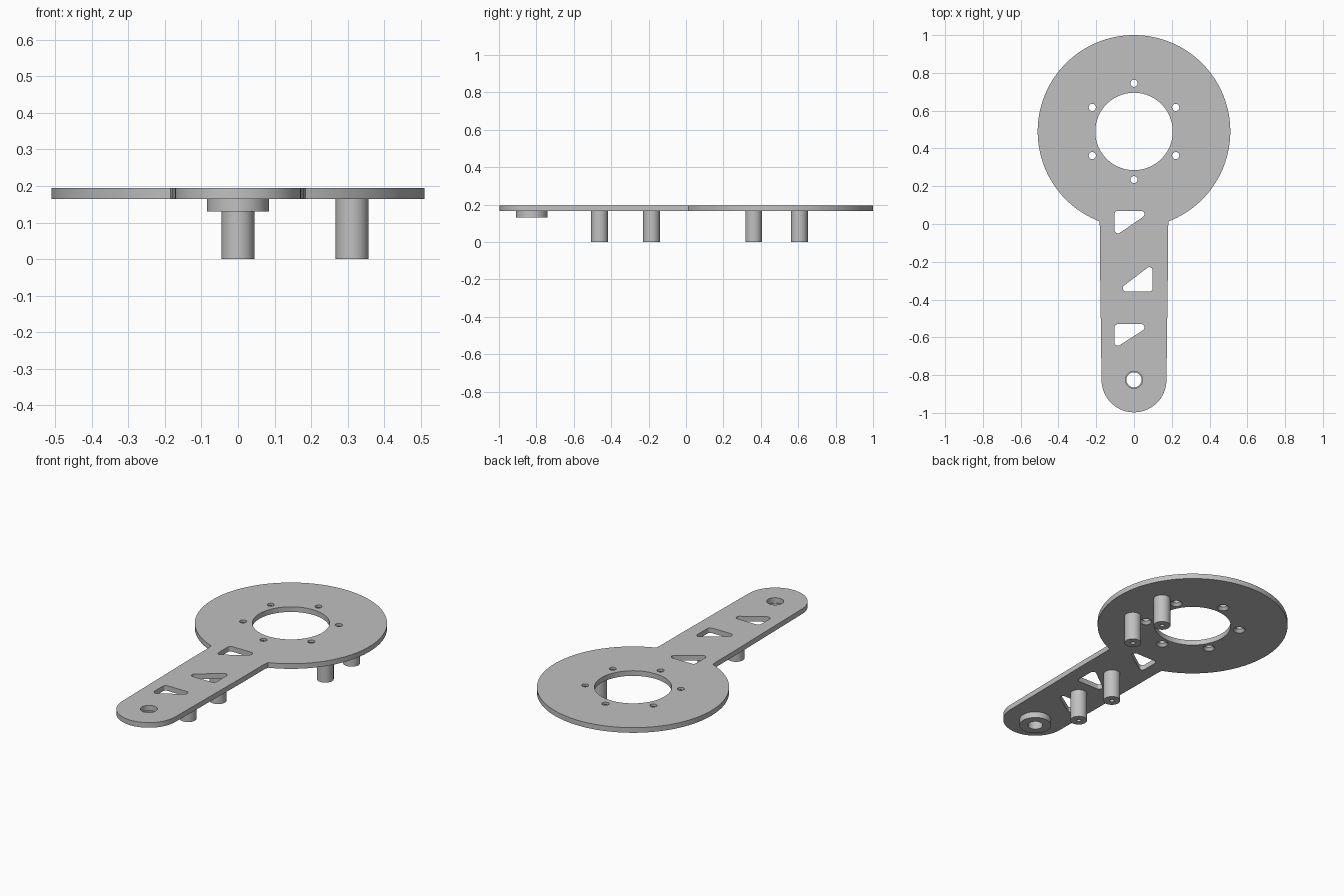
import bpy, bmesh
from math import cos, sin, pi, radians, asin

cube = bpy.data.objects.get("Cube")
if cube:
    bpy.data.objects.remove(cube, do_unlink=True)

BOTTOM, TOP = 0.165, 0.195
DISC_Y, DISC_R = 0.49, 0.51
END_Y, END_R = -0.825, 0.172

grey = bpy.data.materials.new("light grey")
grey.use_nodes = True
colour = (0.53, 0.53, 0.53, 1)
grey.diffuse_color = colour
grey.node_tree.nodes["Principled BSDF"].inputs["Base Color"].default_value = colour


def arc(cx, cy, r, start, end, n):
    """Points along an arc, both ends included."""
    angles = [start + (end - start) * i / n for i in range(n + 1)]
    return [(cx + r * cos(a), cy + r * sin(a)) for a in angles]


def add_prism(bm, outline, z0, z1):
    """Closed prism over a flat counter-clockwise outline."""
    low = [bm.verts.new((x, y, z0)) for x, y in outline]
    high = [bm.verts.new((x, y, z1)) for x, y in outline]
    bm.faces.new(low[::-1])
    bm.faces.new(high)
    for i in range(len(low)):
        j = (i + 1) % len(low)
        bm.faces.new((low[i], low[j], high[j], high[i]))


def add_lathe(bm, cx, cy, profile, closed=False, n=48):
    """Turn an (r, z) profile about a vertical axis; closed joins it to a ring."""
    rings = [[bm.verts.new((cx + r * cos(2 * pi * i / n), cy + r * sin(2 * pi * i / n), z))
              for i in range(n)] for r, z in profile]
    pairs = list(zip(rings, rings[1:]))
    if closed:
        pairs.append((rings[-1], rings[0]))
    else:
        bm.faces.new(rings[0][::-1])
        bm.faces.new(rings[-1])
    for a, b in pairs:
        for i in range(n):
            j = (i + 1) % n
            bm.faces.new((a[i], a[j], b[j], b[i]))


def make_object(name, bm):
    bmesh.ops.recalc_face_normals(bm, faces=bm.faces)
    mesh = bpy.data.meshes.new(name)
    bm.to_mesh(mesh)
    bm.free()
    mesh.materials.append(grey)
    obj = bpy.data.objects.new(name, mesh)
    bpy.context.collection.objects.link(obj)
    return obj


def smooth(obj):
    bpy.ops.object.select_all(action='DESELECT')
    obj.select_set(True)
    bpy.context.view_layer.objects.active = obj
    bpy.ops.object.shade_smooth_by_angle(angle=radians(30))


# Plate outline: large disc, gently tapering arm, rounded end
neck = asin(0.184 / DISC_R)
side = [(0.18, -0.02), (0.18, -0.2), (0.176, -0.5)]
outline = arc(0, DISC_Y, DISC_R, -pi / 2 + neck, 1.5 * pi - neck, 120)
outline += [(-x, y) for x, y in side]
outline += arc(0, END_Y, END_R, pi, 2 * pi, 48)
outline += side[::-1]
bm = bmesh.new()
add_prism(bm, outline, BOTTOM, TOP)
plate = make_object("mounting_plate", bm)

# Cutter holding every opening in the plate
bm = bmesh.new()
LOW, HIGH = BOTTOM - 0.02, TOP + 0.02
add_lathe(bm, 0, DISC_Y, [(0.205, LOW), (0.205, HIGH)], n=96)
add_lathe(bm, 0, END_Y, [(0.045, LOW), (0.045, HIGH)])

# Six screw holes, countersunk from below
for x, y in arc(0, DISC_Y, 0.255, pi / 2, pi / 2 + 2 * pi, 6)[:6]:
    add_lathe(bm, x, y, [(0.032, LOW), (0.032, BOTTOM + 0.001),
                         (0.019, BOTTOM + 0.016), (0.019, HIGH)], n=32)

# Rounded triangular windows, the middle one turned half way round
R = 0.018
for cx, cy, height, flip in ((-0.024, 0.01, 0.12, 1), (0.02, -0.293, 0.129, -1),
                             (-0.024, -0.587, 0.114, 1)):
    w, h = 0.079 - R, height / 2 - R
    points = (arc(w, h, R, -pi / 3, pi / 2, 8) + arc(-w, h, R, pi / 2, pi, 6)
              + arc(-w, -h, R, pi, 5 * pi / 3, 8))
    add_prism(bm, [(cx + flip * x, cy + flip * y) for x, y in points], LOW, HIGH)
cutter = make_object("opening_cutter", bm)
cutter.hide_render = True

cut = plate.modifiers.new("openings", 'BOOLEAN')
cut.operation = 'DIFFERENCE'
cut.solver = 'EXACT'
cut.object = cutter
bpy.context.view_layer.objects.active = plate
bpy.ops.object.modifier_apply(modifier=cut.name)
bpy.data.objects.remove(cutter, do_unlink=True)
smooth(plate)

# Standoff posts with a blind screw hole in the foot
for name, x, y in (("arm_front_post", 0, -0.462), ("arm_rear_post", 0, -0.185),
                   ("disc_front_post", 0.312, 0.362), ("disc_rear_post", 0.312, 0.606)):
    bm = bmesh.new()
    add_lathe(bm, x, y, [(0.012, 0.1), (0.012, 0), (0.045, 0), (0.045, BOTTOM)])
    smooth(make_object(name, bm))

# Bearing collar under the arm end
bm = bmesh.new()
add_lathe(bm, 0, END_Y, [(0.04, 0.13), (0.085, 0.13), (0.085, BOTTOM), (0.04, BOTTOM)],
          closed=True)
smooth(make_object("pivot_collar", bm))
